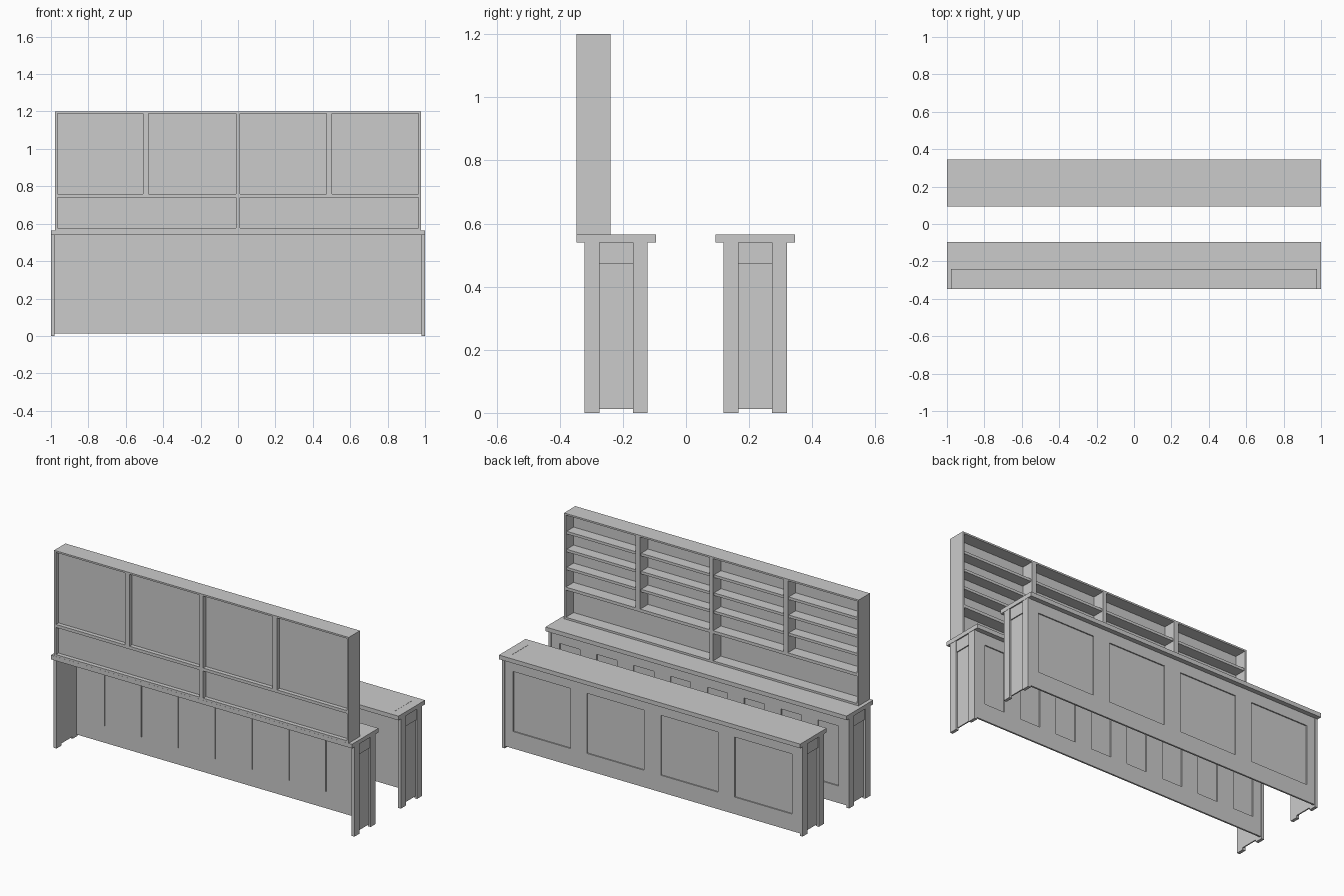
import bpy, bmesh

if "Cube" in bpy.data.objects:
    bpy.data.objects.remove(bpy.data.objects["Cube"])


def boxes(name, specs):
    """One object made of boxes given as (x0, x1, y0, y1, z0, z1)."""
    bm = bmesh.new()
    for x0, x1, y0, y1, z0, z1 in specs:
        vs = bmesh.ops.create_cube(bm, size=1)["verts"]
        for v in vs:
            v.co.x = x1 if v.co.x > 0 else x0
            v.co.y = y1 if v.co.y > 0 else y0
            v.co.z = z1 if v.co.z > 0 else z0
    me = bpy.data.meshes.new(name)
    bm.to_mesh(me)
    bm.free()
    ob = bpy.data.objects.new(name, me)
    bpy.context.collection.objects.link(ob)
    return ob


def both_ends(name, specs):
    """Boxes plus their copies mirrored in x."""
    return boxes(name, specs + [(-b[1], -b[0], *b[2:]) for b in specs])


def panelled_face(name, y, count, width):
    """Framed sheet with a row of recessed fields facing +y."""
    half, zb, zt, z0, z1 = 0.985, 0.013, 0.54, 0.115, 0.475
    pitch = 0.98 * 2 / count
    centres = [(i - (count - 1) / 2) * pitch for i in range(count)]
    back = y - 0.01
    frame = [(-half, half, back, y, zb, z0), (-half, half, back, y, z1, zt)]
    edges = [-half] + [c + s * width / 2 for c in centres for s in (-1, 1)] + [half]
    frame += [(a, b, back, y, z0, z1) for a, b in zip(edges[::2], edges[1::2])]
    boxes(name + "_frame", frame)
    boxes(name + "_fields", [(c - width / 2, c + width / 2, y - 0.016, y - 0.007, z0, z1)
                             for c in centres])


def counter(name, yc, count, width):
    # worktop
    boxes(name + "_top", [(-1, 1, yc - 0.126, yc + 0.126, 0.54, 0.565)])
    # flat legs
    both_ends(name + "_legs", [(0.98, 0.9985, yc - 0.10, yc - 0.053, 0, 0.54),
                               (0.98, 0.9985, yc + 0.053, yc + 0.10, 0, 0.54)])
    # end panels and rails between the legs
    both_ends(name + "_end_panels", [(0.98, 0.987, yc - 0.053, yc + 0.053, 0.013, 0.473)])
    both_ends(name + "_end_rails", [(0.98, 0.993, yc - 0.053, yc + 0.053, 0.473, 0.54)])
    # long panelled side
    panelled_face(name + "_side", yc + 0.098, count, width)


counter("front_counter", 0.2195, 4, 0.38)
counter("back_counter", -0.2215, 8, 0.135)

# thin strip on the front counter
boxes("counter_strip", [(0.943, 0.947, 0.14, 0.30, 0.564, 0.566)])

# shelf cabinet on the back counter
YB, YF, YP = -0.347, -0.240, -0.322
both_ends("cabinet_sides", [(0.966, 0.978, YB, YF, 0.565, 1.2)])
boxes("cabinet_top", [(-0.966, 0.966, YB, YF, 1.19, 1.2)])
boxes("cabinet_base", [(-0.966, 0.966, YB, YF, 0.565, 0.577)])
boxes("centre_divider", [(-0.012, 0.012, YB, YF, 0.577, 1.19)])
both_ends("middle_shelf", [(0.012, 0.966, YB, YF, 0.74, 0.758)])
boxes("upper_dividers", [(-0.508, -0.478, YB, YF, 0.758, 1.19),
                         (0.472, 0.502, YB, YF, 0.758, 1.19)])
boxes("cabinet_back", [(-0.966, 0.966, YP, YP + 0.008, 0.577, 1.19)])

# small shelves in the four bays
bays = [(-0.966, -0.508), (-0.478, -0.012), (0.012, 0.472), (0.502, 0.966)]
boxes("bay_shelves", [(a, b, YP + 0.008, YF - 0.008, z - 0.008, z + 0.008)
                      for a, b in bays for z in (0.866, 0.974, 1.082)])
